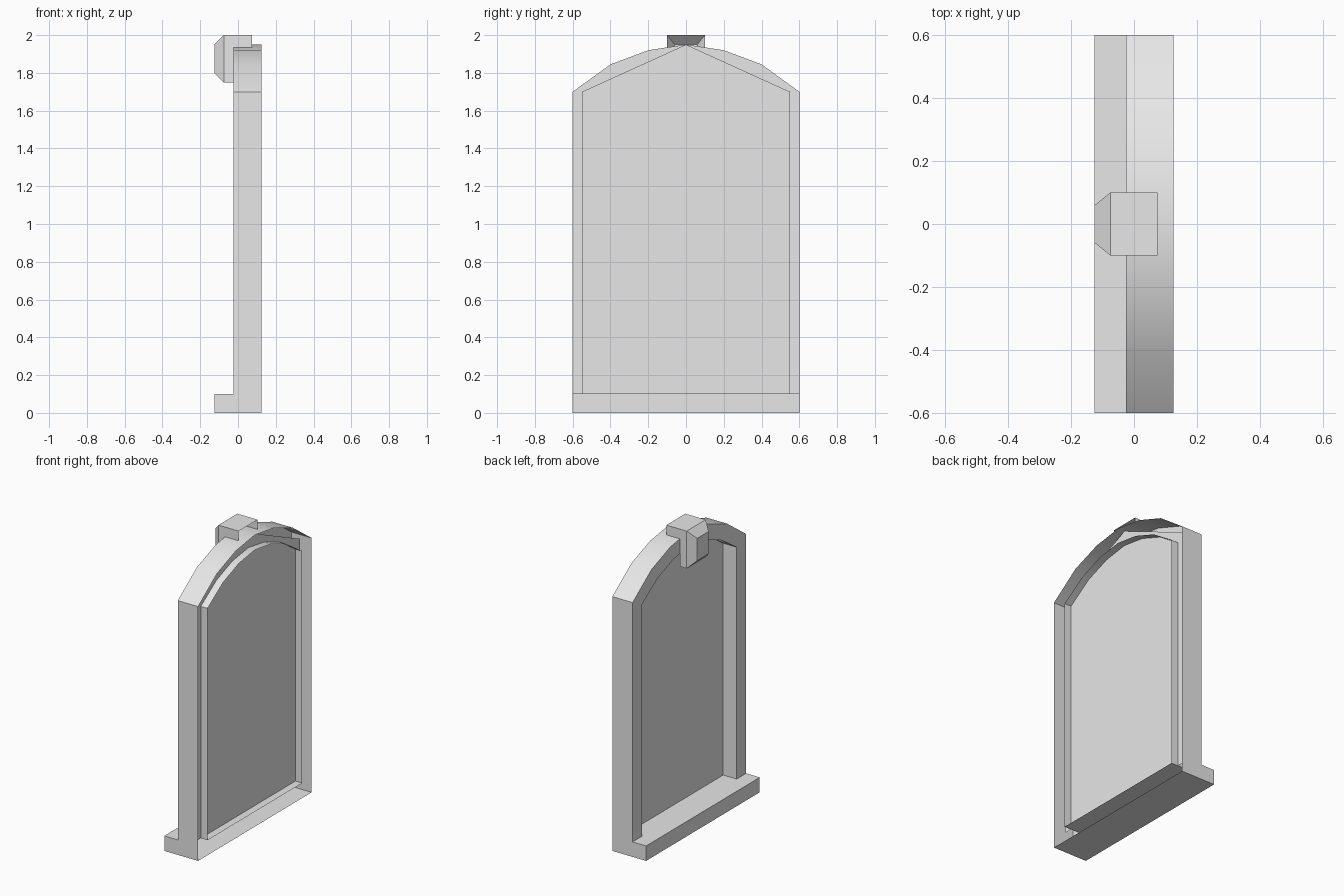
import bpy, bmesh, math

cube = bpy.data.objects.get("Cube")
if cube:
    bpy.data.objects.remove(cube, do_unlink=True)

stone = bpy.data.materials.new("pale grey")
stone.use_nodes = True
stone.diffuse_color = (0.8, 0.8, 0.8, 1)
stone.node_tree.nodes["Principled BSDF"].inputs["Base Color"].default_value = (0.8, 0.8, 0.8, 1)

FRONT, PANE, BACK = -0.025, 0.075, 0.125
SILL_X, SILL_Z = -0.125, 0.1


def make(name, polygons, smooth=False):
    """Build one open shell from a list of polygons, welding shared corners."""
    bm = bmesh.new()
    for poly in polygons:
        bm.faces.new([bm.verts.new(p) for p in poly])
    bmesh.ops.remove_doubles(bm, verts=bm.verts, dist=0.0005)
    mesh = bpy.data.meshes.new(name)
    bm.to_mesh(mesh)
    bm.free()
    mesh.materials.append(stone)
    obj = bpy.data.objects.new(name, mesh)
    bpy.context.collection.objects.link(obj)
    if smooth:
        bpy.ops.object.select_all(action='DESELECT')
        obj.select_set(True)
        bpy.context.view_layer.objects.active = obj
        bpy.ops.object.shade_smooth_by_angle(angle=math.radians(30))
    return obj


def loft(a, b):
    return [(a[i], a[i + 1], b[i + 1], b[i]) for i in range(len(a) - 1)]


def at(x, outline):
    return [(x, y, z) for y, z in outline]


def mirrored(half):
    """Complete a half outline, ending on the centre line, across y = 0."""
    return half + [(-y, z) for y, z in reversed(half[:-1])]


outer = mirrored([(0.6, SILL_Z), (0.6, 1.7), (0.4, 1.845), (0.2, 1.92), (0, 1.95)])
inner = mirrored([(0.5, SILL_Z), (0.5, 1.65), (0.333, 1.762), (0.167, 1.825), (0, 1.85)])
panel = mirrored([(0.55, SILL_Z), (0.55, 1.7), (0, 1.95)])

# Arched frame: outer wall, flat front band and inner reveal
make("outer_wall", loft(at(FRONT, outer), at(BACK, outer)), True)
make("front_band", loft(at(FRONT, inner), at(FRONT, outer)))
make("inner_reveal", loft(at(BACK, inner), at(FRONT, inner)), True)

# Pane set inside the frame
make("pane", [list(reversed(at(PANE, panel)))])


# Sill, open towards the wall
def flat(x0, x1, y, z):
    return [(x0, -y, z), (x1, -y, z), (x1, y, z), (x0, y, z)]


sill = [flat(SILL_X, FRONT, 0.6, SILL_Z), flat(FRONT, BACK, 0.5, SILL_Z),
        flat(SILL_X, BACK, 0.6, 0)[::-1],
        [(SILL_X, 0.6, 0), (SILL_X, 0.6, SILL_Z), (SILL_X, -0.6, SILL_Z), (SILL_X, -0.6, 0)]]
for y in (-0.6, 0.6):
    end = [(SILL_X, y, 0), (BACK, y, 0), (BACK, y, SILL_Z), (SILL_X, y, SILL_Z)]
    sill.append(end if y < 0 else end[::-1])
make("sill", sill)

# Keystone: bevelled nose, hooked sides, top and underside
KX, TOP, LOW, SHELF = -0.075, 2.0, 1.75, 1.935


def ring(x, y, low, top):
    return [(x, y, low), (x, y, top), (x, -y, top), (x, -y, low), (x, y, low)]


nose = ring(SILL_X, 0.06, LOW + 0.05, TOP - 0.05)
keystone = [nose[:4]] + loft(ring(KX, 0.1, LOW, TOP), nose)
keystone += [flat(KX, PANE, 0.1, TOP), flat(KX, FRONT, 0.1, LOW)[::-1]]
for y in (-0.1, 0.1):
    side = [(KX, y, LOW), (FRONT, y, LOW), (FRONT, y, SHELF),
            (PANE, y, SHELF), (PANE, y, TOP), (KX, y, TOP)]
    keystone.append(side if y < 0 else side[::-1])
make("keystone", keystone)
